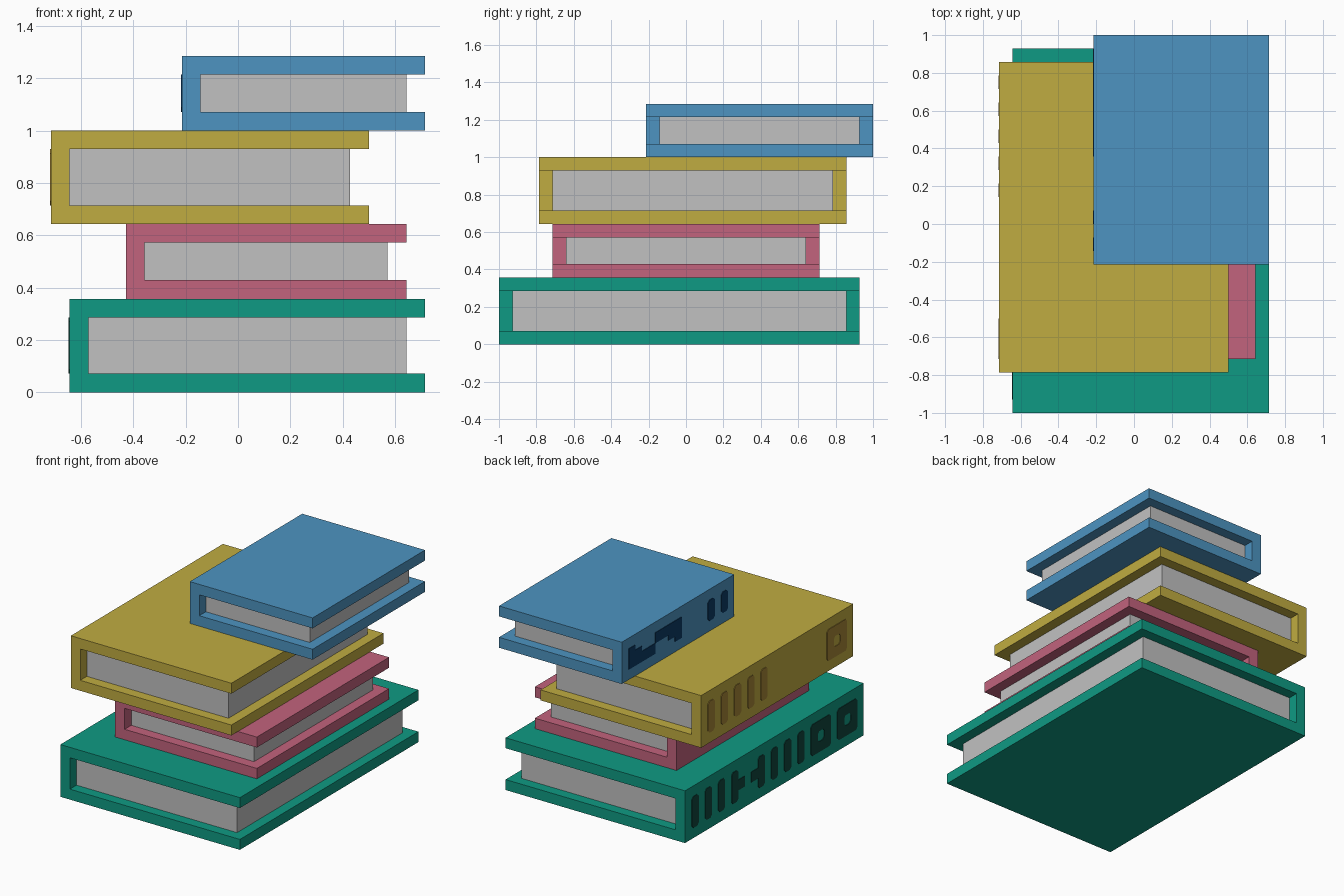
import bpy
import bmesh

U = 1 / 14        # one cover thickness; every part sits on this spacing
PLATE = 0.004     # thickness of the spine decoration

cube = bpy.data.objects.get("Cube")
if cube:
    bpy.data.objects.remove(cube, do_unlink=True)


def material(name, hex_code):
    """Flat material from an sRGB hex colour."""
    channels = [int(hex_code[i:i + 2], 16) / 255 for i in (0, 2, 4)]
    linear = [c / 12.92 if c <= 0.04045 else ((c + 0.055) / 1.055) ** 2.4
              for c in channels]
    mat = bpy.data.materials.new(name)
    mat.use_nodes = True
    mat.diffuse_color = (*linear, 1)
    bsdf = mat.node_tree.nodes["Principled BSDF"]
    bsdf.inputs["Base Color"].default_value = (*linear, 1)
    bsdf.inputs["Roughness"].default_value = 0.9
    return mat


def finish(bm, name, mat):
    bmesh.ops.recalc_face_normals(bm, faces=bm.faces)
    mesh = bpy.data.meshes.new(name)
    bm.to_mesh(mesh)
    bm.free()
    mesh.materials.append(mat)
    obj = bpy.data.objects.new(name, mesh)
    bpy.context.collection.objects.link(obj)
    return obj


def extrude(bm, faces, offset):
    """Turn flat faces into a closed solid."""
    result = bmesh.ops.extrude_face_region(bm, geom=faces, use_keep_orig=True)
    verts = [g for g in result["geom"] if isinstance(g, bmesh.types.BMVert)]
    bmesh.ops.translate(bm, verts=verts, vec=offset)


def prism(name, profile, y0, y1, mat):
    """Front profile in spacing units, swept from front to back."""
    bm = bmesh.new()
    face = bm.faces.new([bm.verts.new((x * U, y0 * U, z * U)) for x, z in profile])
    extrude(bm, [face], (0, (y1 - y0) * U, 0))
    return finish(bm, name, mat)


def rounded(a0, a1, b0, b1, cut=0.22):
    """Rectangle outline with clipped corners."""
    return [(a0 + cut, b0), (a1 - cut, b0), (a1, b0 + cut), (a1, b1 - cut),
            (a1 - cut, b1), (a0 + cut, b1), (a0, b1 - cut), (a0, b0 + cut)]


def book(name, x, y, z, cover, pages, band, bars=(), rings=(), outlines=()):
    (x0, x1), (y0, y1), (z0, z1) = x, y, z

    # Cover: two boards joined by the spine
    prism(name + "_cover",
          [(x0, z0), (x1, z0), (x1, z0 + 1), (x0 + 1, z0 + 1),
           (x0 + 1, z1 - 1), (x1, z1 - 1), (x1, z1), (x0, z1)], y0, y1, cover)

    # Page block, set in from the cover edges
    prism(name + "_pages",
          [(x0 + 1, z0 + 1), (x1 - 1, z0 + 1), (x1 - 1, z1 - 1), (x0 + 1, z1 - 1)],
          y0 + 1, y1 - 1, pages)

    if not band:
        return

    # Spine decoration: measured forward from the back end of the spine
    bm = bmesh.new()
    faces = []
    top = z1 - z0 - 1

    def loop(points):
        return [bm.verts.new((x0 * U, (y1 - a) * U, (z0 + b) * U)) for a, b in points]

    for a in bars:
        faces.append(bm.faces.new(loop(rounded(a, a + 1, 1, top))))
    for points in outlines:
        faces.append(bm.faces.new(loop(points)))
    for a in rings:
        outer = loop(rounded(a, a + 3, 1, top))
        inner = loop(rounded(a + 1, a + 2, 2, top - 1))
        for i in range(len(outer)):
            j = (i + 1) % len(outer)
            faces.append(bm.faces.new((outer[i], outer[j], inner[j], inner[i])))
    extrude(bm, faces, (-PLATE, 0, 0))
    finish(bm, name + "_spine_bands", band)


green = material("green cover", "0F9A83")
pink = material("pink cover", "C2637D")
yellow = material("yellow cover", "C0AC41")
blue = material("blue cover", "4D94C1")
paper = material("grey paper", "C1C1C1")
dark_green = material("dark green band", "0F463D")
brown = material("brown band", "A68536")
navy = material("navy band", "0B3A66")

# Small side tabs on two bars of the bottom book
tabs = [[(a, 2), (a + 1, 2), (a + 1, 3), (a, 3)] for a in (8, 10)]

# Paired step shapes on the top book
low_step = [(1, 1), (5, 1), (5, 2), (3, 2), (3, 2.5), (2, 2.5), (2, 3), (1, 3)]
high_step = [(10 - a, 4 - b) for a, b in low_step]

book("bottom_book", (-9, 10), (-14, 13), (0, 5), green, paper, dark_green,
     bars=(1, 3, 5, 7, 11, 13, 15, 17), rings=(19, 23), outlines=tabs)
book("second_book", (-6, 9), (-10, 10), (5, 9), pink, paper, None)
book("third_book", (-10, 7), (-11, 12), (9, 14), yellow, paper, brown,
     bars=(1, 3, 5, 7, 9), rings=(19,))
book("top_book", (-3, 10), (-3, 14), (14, 18), blue, paper, navy,
     bars=(13, 15), outlines=(low_step, high_step))
